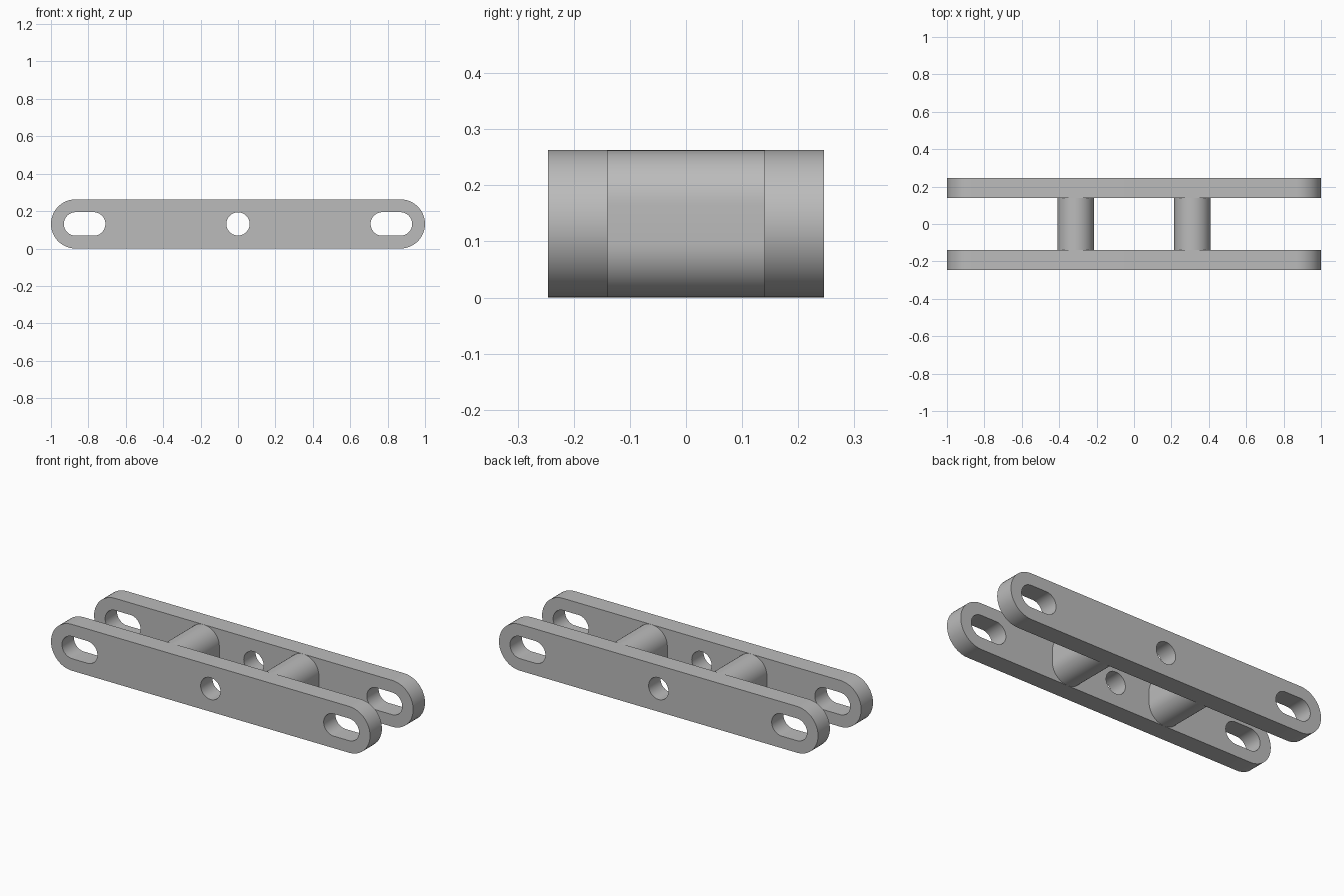
import bpy, bmesh, math

if "Cube" in bpy.data.objects:
    bpy.data.objects.remove(bpy.data.objects["Cube"])

HEIGHT = 0.2625
MID = HEIGHT / 2
INNER, OUTER = 0.14, 0.246   # plate faces, distance from the centre plane

grey = bpy.data.materials.new("plain grey")
grey.use_nodes = True
colour = (0.5, 0.5, 0.5, 1)
grey.diffuse_color = colour
grey.node_tree.nodes["Principled BSDF"].inputs["Base Color"].default_value = colour


def obround(cx, straight, radius, upright=False, steps=24):
    """Outline with round ends; straight is half the distance between them."""
    points = []
    for side in (1, -1):
        for i in range(steps + 1):
            a = math.pi * (i / steps - 0.5)
            u = side * (straight + radius * math.cos(a))
            v = side * radius * math.sin(a)
            points.append((cx - v, u) if upright else (cx + u, v))
    return points


def slab(name, outlines, y, thickness):
    """Extrude outlines along y; later outlines become holes in the first."""
    curve = bpy.data.curves.new(name, "CURVE")
    curve.dimensions = "2D"
    curve.fill_mode = "BOTH"
    curve.extrude = thickness / 2
    for outline in outlines:
        spline = curve.splines.new("POLY")
        spline.points.add(len(outline) - 1)
        for point, (x, z) in zip(spline.points, outline):
            point.co = (x, z, 0, 1)
        spline.use_cyclic_u = True
    obj = bpy.data.objects.new(name, curve)
    bpy.context.collection.objects.link(obj)
    obj.location = (0, y, MID)
    obj.rotation_euler = (math.pi / 2, 0, 0)
    bpy.ops.object.select_all(action="DESELECT")
    obj.select_set(True)
    bpy.context.view_layer.objects.active = obj
    bpy.ops.object.convert(target="MESH")
    obj = bpy.context.object
    # Weld the caps to the walls
    bm = bmesh.new()
    bm.from_mesh(obj.data)
    bmesh.ops.remove_doubles(bm, verts=bm.verts, dist=0.0001)
    bmesh.ops.recalc_face_normals(bm, faces=bm.faces)
    bm.to_mesh(obj.data)
    bm.free()
    obj.data.materials.clear()
    obj.data.materials.append(grey)
    bpy.ops.object.shade_smooth_by_angle(angle=math.radians(30))
    return obj


# Side plates with a slot at each end and a round hole in the middle
plate_outlines = [
    obround(0, 1 - MID, MID),
    obround(-0.82, 0.048, 0.063),
    obround(0.82, 0.048, 0.063),
    obround(0, 0.0001, 0.062),
]
for name, side in (("front_plate", -1), ("back_plate", 1)):
    slab(name, plate_outlines, side * (INNER + OUTER) / 2, OUTER - INNER)

# Upright round-ended spacers between the plates
for name, side in (("left_spacer", 1), ("right_spacer", -1)):
    slab(name, [obround(side * 0.312, MID - 0.097, 0.097, upright=True)], 0, INNER * 2)
